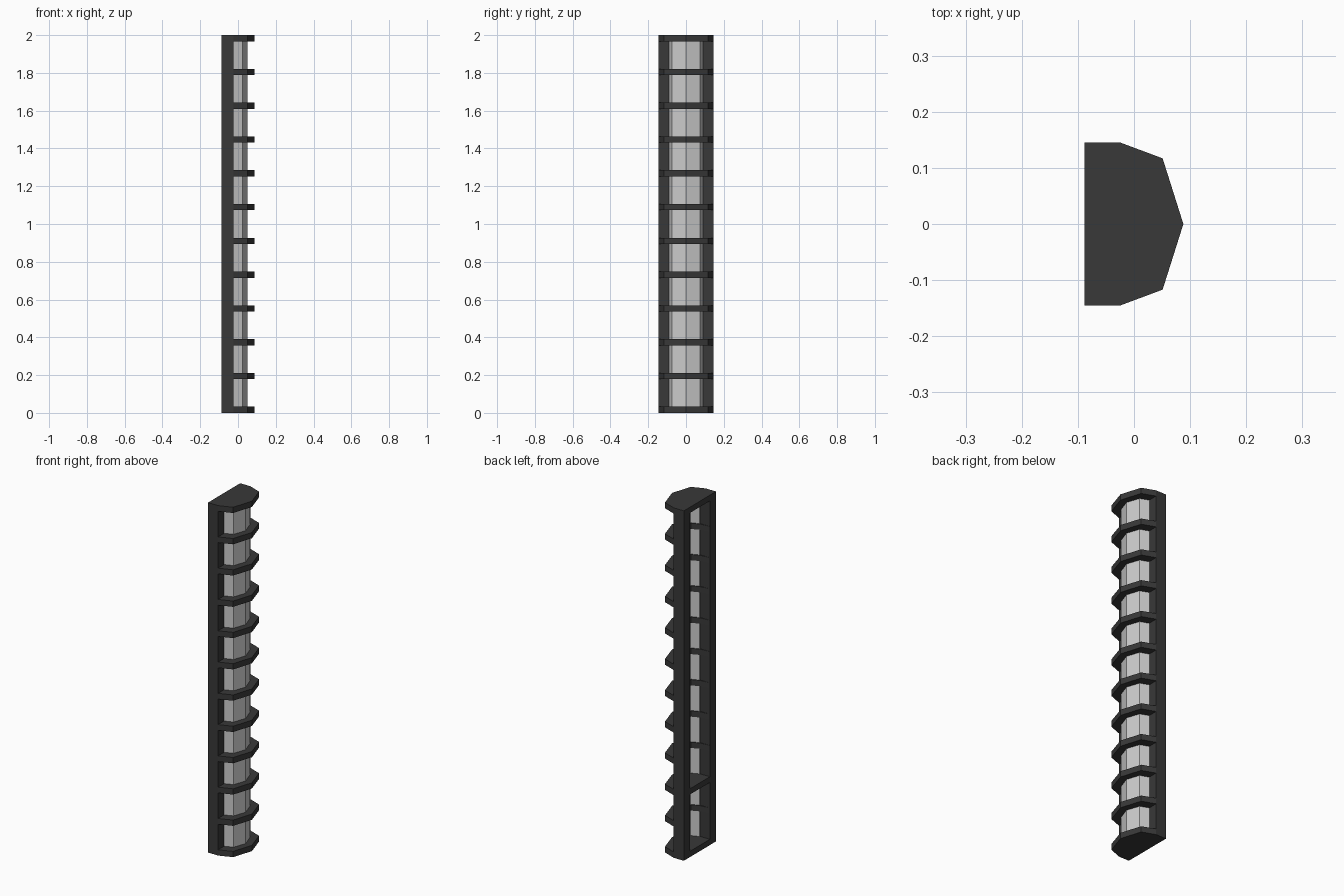
import bpy, bmesh

if "Cube" in bpy.data.objects:
    bpy.data.objects.remove(bpy.data.objects["Cube"])

H = 2.0
RIBS = 12
RIB_T = 0.033
dark = bpy.data.materials.new("dark_frame")
dark.diffuse_color = (0.04, 0.04, 0.04, 1)
dark.use_nodes = True
dark.node_tree.nodes["Principled BSDF"].inputs["Base Color"].default_value = dark.diffuse_color


def prism(name, pts, z0, z1, mat=None):
    """Extrude a plan outline (x, y) from z0 to z1."""
    bm = bmesh.new()
    face = bm.faces.new([bm.verts.new((x, y, z0)) for x, y in pts])
    ext = bmesh.ops.extrude_face_region(bm, geom=[face])
    for v in ext["geom"]:
        if isinstance(v, bmesh.types.BMVert):
            v.co.z = z1
    bmesh.ops.recalc_face_normals(bm, faces=bm.faces)
    me = bpy.data.meshes.new(name)
    bm.to_mesh(me)
    bm.free()
    ob = bpy.data.objects.new(name, me)
    bpy.context.collection.objects.link(ob)
    if mat:
        me.materials.append(mat)
    return ob


def mirrored(half):
    """Full arc from +y to -y; the last point of half lies on y = 0."""
    return half + [(x, -y) for x, y in reversed(half[:-1])]


outer = mirrored([(-0.088, 0.145), (-0.024, 0.145), (0.051, 0.117), (0.088, 0.0)])
rib_inner = mirrored([(-0.088, 0.09), (-0.03, 0.085), (0.016, 0.066), (0.039, 0.0)])
tube_outer = mirrored([(-0.024, 0.091), (0.024, 0.073), (0.049, 0.0)])
tube_inner = mirrored([(-0.024, 0.087), (0.021, 0.07), (0.045, 0.0)])

# Side rails
for name, s in (("rail_left", -1), ("rail_right", 1)):
    prism(name, [(-0.088, s * 0.09), (-0.024, s * 0.09),
                 (-0.024, s * 0.145), (-0.088, s * 0.145)], 0, H, dark)

# Faceted light shell, open at the back
prism("inner_shell", tube_outer + tube_inner[::-1], 0.01, H - 0.01)

# Ribs: ends and the third one are solid plates, the others are open arcs
for i in range(RIBS):
    z = i * (H - RIB_T) / (RIBS - 1)
    solid = i in (0, 2, RIBS - 1)
    outline = outer if solid else outer + rib_inner[::-1]
    prism("plate" if solid else "rib", outline, z, z + RIB_T, dark)
